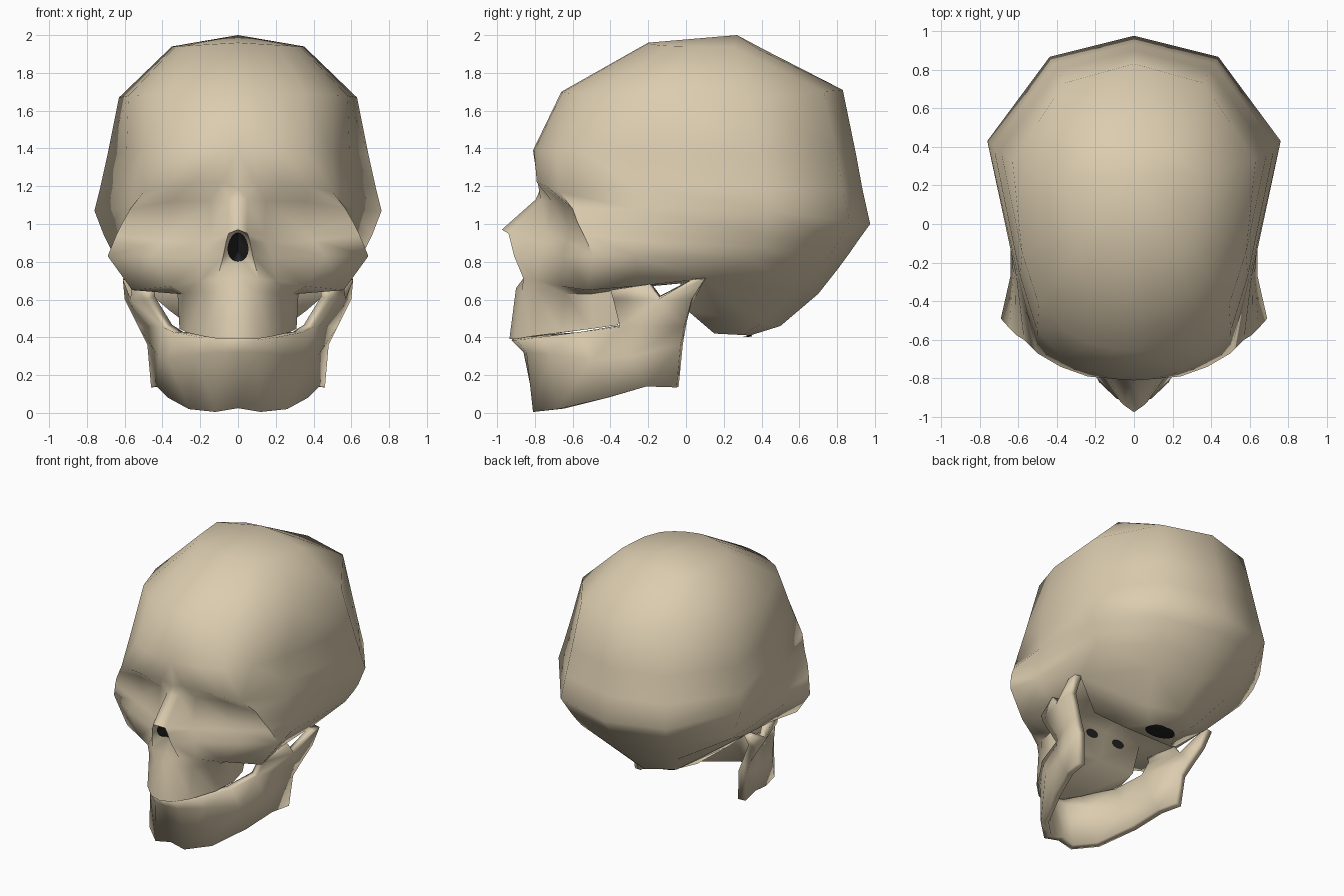
import bpy, bmesh, math
from mathutils import Vector
from mathutils.bvhtree import BVHTree

if "Cube" in bpy.data.objects:
    bpy.data.objects.remove(bpy.data.objects["Cube"])


def material(name, rgb):
    m = bpy.data.materials.new(name)
    m.diffuse_color = (*rgb, 1)
    m.use_nodes = True
    m.node_tree.nodes["Principled BSDF"].inputs["Base Color"].default_value = m.diffuse_color
    return m


BONE = material("bone", (0.71, 0.605, 0.43))
DARK = material("dark_opening", (0.015, 0.015, 0.015))


def add_object(name, bm, mat, mirror=True, thickness=0, angle=70):
    me = bpy.data.meshes.new(name)
    bm.to_mesh(me)
    me.shade_smooth()
    me.set_sharp_from_angle(angle=math.radians(angle))
    me.materials.append(mat)
    ob = bpy.data.objects.new(name, me)
    bpy.context.collection.objects.link(ob)
    if mirror:
        mod = ob.modifiers.new("mirror", 'MIRROR')
        mod.use_clip = True
    if thickness:
        mod = ob.modifiers.new("thickness", 'SOLIDIFY')
        mod.thickness, mod.offset = thickness, -1
    return ob


# Crown rows, front half: front y, temple x, temple y, front z, temple z
FRACTIONS = (0, 0.15, 0.38, 0.62, 0.85, 1)
crown = [(-0.20, 0.33, 0.02, 1.96, 1.94),
         (-0.66, 0.58, -0.15, 1.70, 1.68),
         (-0.81, 0.59, -0.27, 1.39, 1.38)]


def crown_row(yf, xt, yt, zf, zt):
    return [(xt * f, yf + (yt - yf) * (1 - math.sqrt(1 - f * f)), zf + (zt - zf) * f)
            for f in FRACTIONS]


# Face rows from the midline out to the temple: brow, sockets, nose, cheek, upper jaw
face = [
    [(0, -.77, 1.19), (.09, -.785, 1.22), (.24, -.79, 1.22), (.38, -.74, 1.20), (.50, -.67, 1.17), (.60, -.27, 1.20)],
    [(0, -.795, 1.13), (.05, -.77, 1.13), (.15, -.71, 1.12), (.36, -.655, 1.12), (.57, -.60, 1.08), (.61, -.27, 1.08)],
    [(0, -.975, .97), (.05, -.94, .95), (.14, -.74, .95), (.36, -.62, .96), (.61, -.575, 1.01), (.615, -.27, .97)],
    [(0, -.77, .955), (.062, -.93, .91), (.16, -.75, .90), (.40, -.63, .91), (.645, -.54, .94), (.625, -.27, .91)],
    [(0, -.76, .84), (.078, -.91, .83), (.18, -.77, .82), (.46, -.65, .83), (.69, -.49, .83), (.64, -.27, .83)],
    [(0, -.855, .72), (.11, -.86, .71), (.20, -.79, .70), (.36, -.66, .67), (.56, -.52, .65), (.53, -.25, .672)],
    [(0, -.90, .66), (.09, -.87, .65), (.18, -.80, .64), (.29, -.64, .63), (.32, -.50, .63), (.30, -.30, .66)],
    [(0, -.935, .39), (.09, -.905, .39), (.18, -.82, .405), (.27, -.66, .425), (.31, -.50, .445), (.29, -.36, .465)],
]

# Back rows: side x, side y, side z, rear y, rear z
back = [(.35, .25, 1.94, .42, 1.92), (.63, .33, 1.67, .83, 1.71), (.69, .38, 1.37, .90, 1.37),
        (.73, .41, 1.19, .935, 1.18), (.76, .43, 1.07, .975, 1.00), (.71, .42, .94, .91, .91),
        (.68, .40, .88, .865, .845), (.64, .36, .81, .81, .77), (.56, .10, .71, .70, .63),
        (.36, .01, .54, .50, .46), (.20, .15, .42, .34, .41)]


def back_row(x, ys, zs, yr, zr):
    return [(x, ys, zs), (x * 0.575, 0.8 * yr + 0.2 * ys, 0.8 * zr + 0.2 * zs), (0, yr, zr)]


# Skull: half shell lofted from the rows, then mirrored
front = [crown_row(*c) for c in crown] + face
bm = bmesh.new()
grid = [[bm.verts.new(p) for p in f + back_row(*b)] for f, b in zip(front, back)]
peak = bm.verts.new((0, 0.27, 2.0))
for a, b in zip(grid[0], grid[0][1:]):
    bm.faces.new((peak, a, b))
LAST = len(grid) - 1
for r in range(LAST):
    for c in range(8):
        if c == 5 and r >= LAST - 2:      # gap between upper jaw and skull base
            continue
        bm.faces.new((grid[r][c], grid[r + 1][c], grid[r + 1][c + 1], grid[r][c + 1]))

# Skull base, palate and underside of the rear bulge
G, H, J = grid[-3], grid[-2], grid[-1]
K = bm.verts.new((0.30, -0.03, 0.685))


def centre(v):
    return bm.verts.new((0, v.co.y, v.co.z))


h5, k, h6, j5, j6 = (centre(v) for v in (H[5], K, H[6], J[5], J[6]))
for f in ((G[5], H[5], K, G[6]), (G[6], K, H[6]), (H[5], h5, k, K), (K, k, h6, H[6]),
          (H[5], J[5], j5, h5), (H[6], h6, j6, J[6]), (J[6], j6, J[8], J[7]),
          (J[0], j5, J[5], J[4], J[3], J[2], J[1])):
    bm.faces.new(f)
bmesh.ops.recalc_face_normals(bm, faces=bm.faces)
tree = BVHTree.FromBMesh(bm)
add_object("skull", bm, BONE)


# Dark openings: thin plates laid on the bone surface, facing front, rear or below
def opening(name, x0, w0, rx, rw, facing, taper=0, n=24):
    bm = bmesh.new()

    def place(u, w):
        x, w = x0 + u, w0 + w
        ax = max(abs(x), 0.001)
        start, d = {'FRONT': ((ax, -2, w), (0, 1, 0)),
                    'REAR': ((ax, -0.1, w), (0, -1, 0)),
                    'BELOW': ((ax, w, 0), (0, 0, 1))}[facing]
        start, d = Vector(start), Vector(d)
        hit = tree.ray_cast(start, d)[0] - d * 0.008
        return bm.verts.new((x, hit.y, hit.z))

    mid = place(0, 0)
    angles = [2 * math.pi * i / n for i in range(n)]
    rings = [[place(s * rx * math.cos(t) * (1 - taper * math.sin(t)), s * rw * math.sin(t))
              for t in angles] for s in (0.25, 0.5, 0.75, 1)]
    for i in range(n):
        j = (i + 1) % n
        bm.faces.new((mid, rings[0][i], rings[0][j]))
        for a, b in zip(rings, rings[1:]):
            bm.faces.new((a[i], b[i], b[j], a[j]))
    add_object(name, bm, DARK, mirror=False)


opening("nose_opening", 0, 0.878, 0.055, 0.076, 'FRONT', 0.15)
opening("base_opening", 0, 0.275, 0.115, 0.075, 'BELOW')
for side in (-1, 1):
    opening("rear_nasal_opening", side * 0.115, 0.61, 0.05, 0.025, 'REAR')

# Lower jaw: body columns from chin to rear corner, each bottom, middle, top
jaw = [
    [(0, -.80, .025), (0, -.86, .32), (0, -.925, .385)],
    [(.12, -.81, .005), (.10, -.845, .32), (.09, -.895, .385)],
    [(.26, -.68, .02), (.23, -.72, .31), (.20, -.785, .40)],
    [(.37, -.42, .08), (.37, -.50, .28), (.34, -.57, .427)],
    [(.43, -.21, .14), (.42, -.30, .30), (.40, -.35, .455)],
    [(.46, -.05, .135), (.48, -.03, .36), (.53, -.01, .46)],
]
bm = bmesh.new()
cols = [[bm.verts.new(p) for p in c] for c in jaw]
for a, b in zip(cols, cols[1:]):
    for r in range(2):
        bm.faces.new((a[r], b[r], b[r + 1], a[r + 1]))
# Rising branch with its two prongs
fr, notch, rear, tip_a, tip_b, knob_a, knob_b = (bm.verts.new(p) for p in (
    (.49, -.385, .60), (.57, -.15, .60), (.60, .03, .60),
    (.49, -.40, .65), (.56, -.20, .68), (.61, .03, .705), (.61, .10, .71)))
low_f, low_r = cols[4][2], cols[5][2]
for f in ((low_f, notch, fr), (low_f, low_r, notch), (low_r, rear, notch),
          (fr, notch, tip_b, tip_a), (notch, rear, knob_b, knob_a)):
    bm.faces.new(f)
add_object("lower_jaw", bm, BONE, thickness=0.055)
